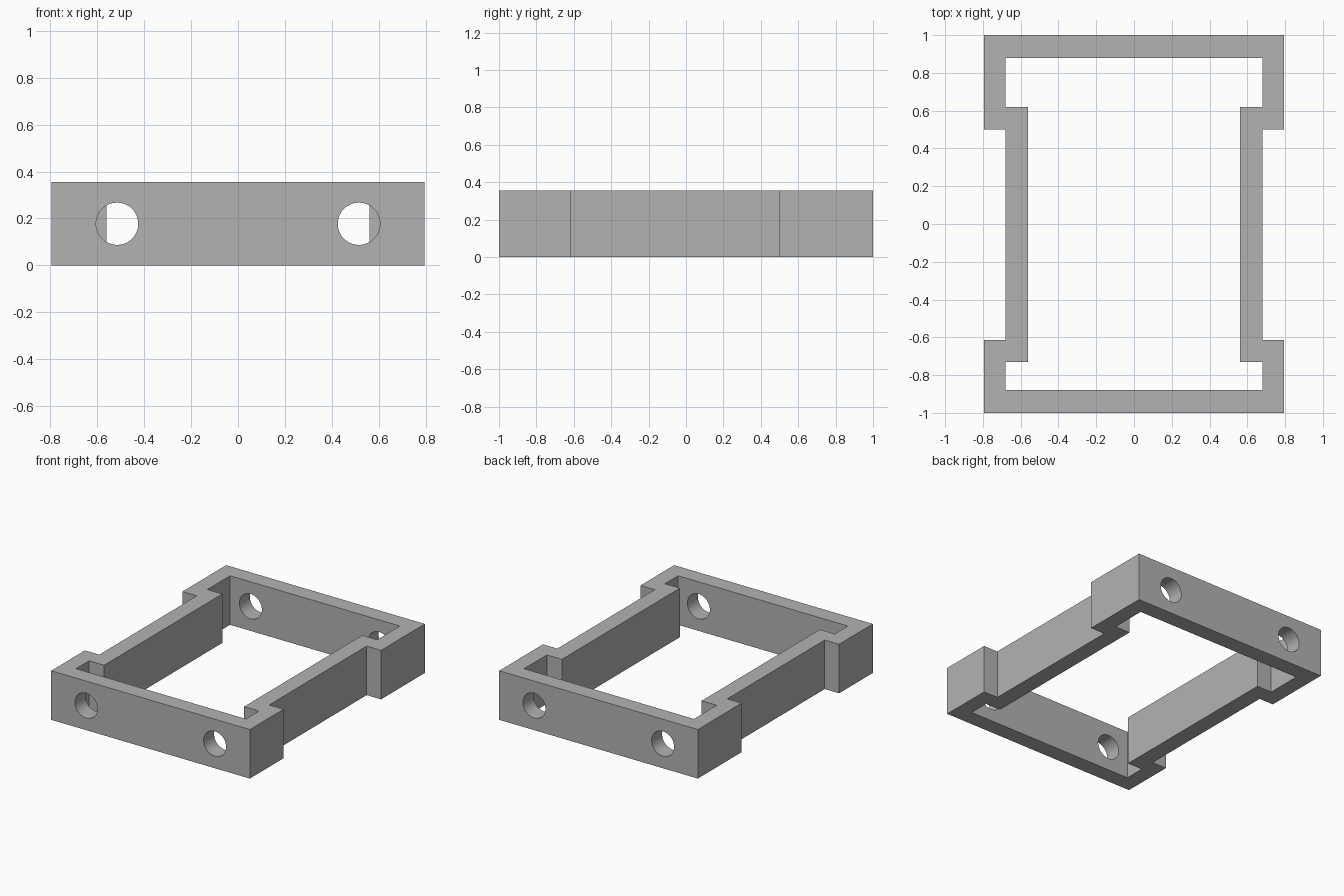
import bpy, bmesh, math

cube = bpy.data.objects.get("Cube")
if cube:
    bpy.data.objects.remove(cube, do_unlink=True)

HEIGHT = 0.355

grey = bpy.data.materials.new("mid_grey")
grey.use_nodes = True
colour = (0.45, 0.45, 0.45, 1)
grey.diffuse_color = colour
grey.node_tree.nodes["Principled BSDF"].inputs["Base Color"].default_value = colour

# Left half of the frame outline, front to back; the right half mirrors it
outer = [(0.795, -1), (0.795, -0.615), (0.68, -0.615),
         (0.68, 0.5), (0.795, 0.5), (0.795, 1)]
inner = [(0.68, -0.88), (0.68, -0.73), (0.56, -0.73),
         (0.56, 0.62), (0.68, 0.62), (0.68, 0.88)]


def full_loop(half):
    return half + [(-x, y) for x, y in reversed(half)]


# Frame: a stepped ring raised to full height
bm = bmesh.new()
rings = [[bm.verts.new((x, y, 0)) for x, y in full_loop(h)] for h in (outer, inner)]
out, inn = rings
count = len(out)
for i in range(count):
    j = (i + 1) % count
    bm.faces.new((out[i], out[j], inn[j], inn[i]))
raised = bmesh.ops.extrude_face_region(bm, geom=bm.faces[:])["geom"]
bmesh.ops.translate(bm, vec=(0, 0, HEIGHT),
                    verts=[v for v in raised if isinstance(v, bmesh.types.BMVert)])
bmesh.ops.recalc_face_normals(bm, faces=bm.faces[:])
mesh = bpy.data.meshes.new("frame")
bm.to_mesh(mesh)
bm.free()
mesh.materials.append(grey)
frame = bpy.data.objects.new("frame", mesh)
bpy.context.collection.objects.link(frame)

# Round holes through both end walls
cutters = []
for x in (-0.515, 0.515):
    for y in (-0.94, 0.94):
        bpy.ops.mesh.primitive_cylinder_add(vertices=48, radius=0.09, depth=0.2,
                                            location=(x, y, HEIGHT / 2),
                                            rotation=(math.pi / 2, 0, 0))
        cutter = bpy.context.object
        cutter.name = "hole_cutter"
        cutter.hide_render = True
        cutter.data.materials.append(grey)
        cutters.append(cutter)
        cut = frame.modifiers.new("hole", "BOOLEAN")
        cut.operation = "DIFFERENCE"
        cut.solver = "EXACT"
        cut.object = cutter

# Apply the cuts, then remove the cutters
bpy.ops.object.select_all(action="DESELECT")
frame.select_set(True)
bpy.context.view_layer.objects.active = frame
for name in [m.name for m in frame.modifiers]:
    bpy.ops.object.modifier_apply(modifier=name)
for cutter in cutters:
    bpy.data.objects.remove(cutter, do_unlink=True)
bpy.ops.object.shade_smooth_by_angle(angle=math.radians(30))
